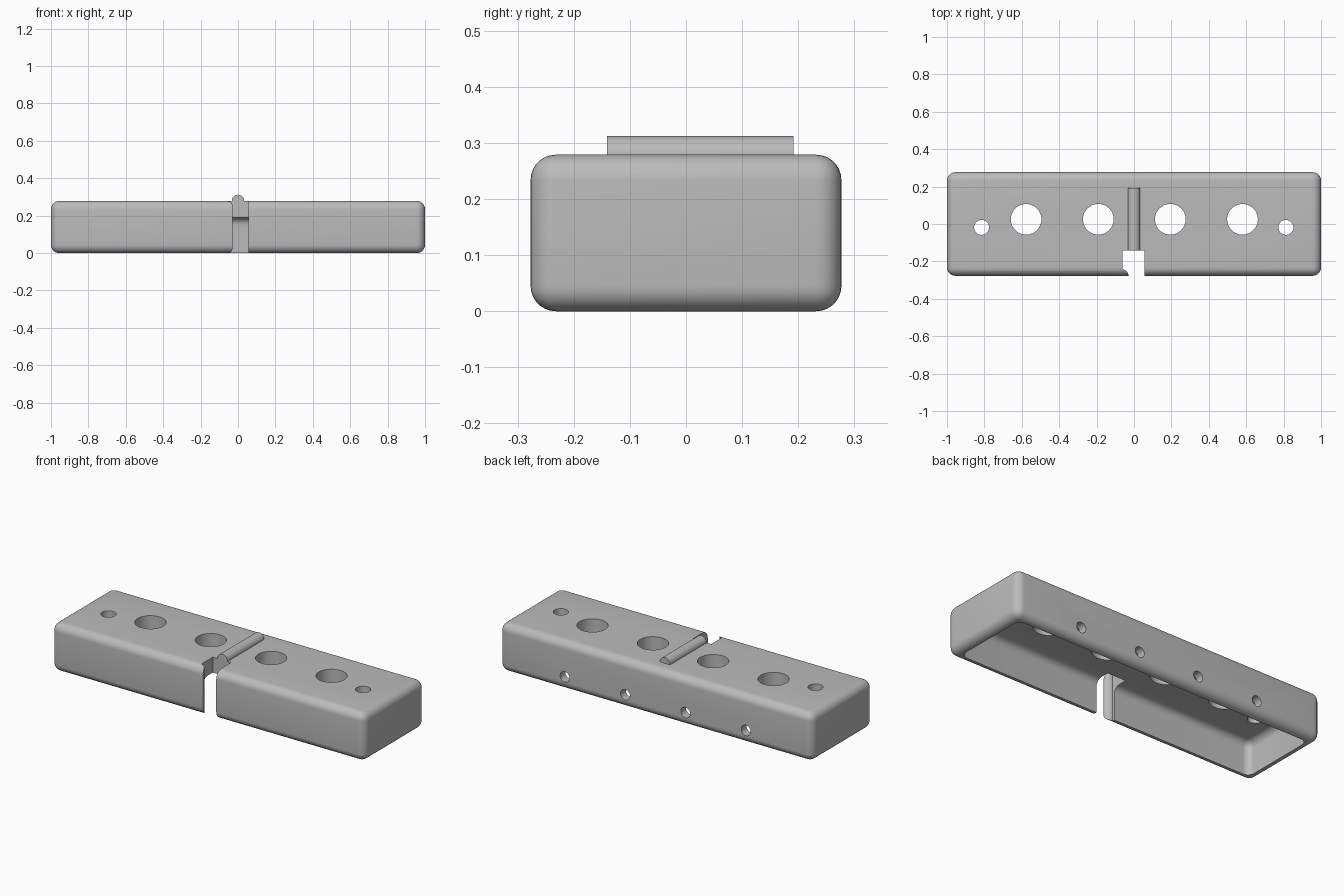
import bpy, bmesh, math
from mathutils import Matrix, Vector

if "Cube" in bpy.data.objects:
    bpy.data.objects.remove(bpy.data.objects["Cube"])

grey = bpy.data.materials.new("light_grey")
grey.diffuse_color = (0.5, 0.5, 0.5, 1)
grey.use_nodes = True
grey.node_tree.nodes["Principled BSDF"].inputs["Base Color"].default_value = grey.diffuse_color


def finish(name, bm):
    bmesh.ops.recalc_face_normals(bm, faces=bm.faces[:])
    me = bpy.data.meshes.new(name)
    bm.to_mesh(me)
    bm.free()
    ob = bpy.data.objects.new(name, me)
    bpy.context.collection.objects.link(ob)
    me.materials.append(grey)
    return ob


def rounded_box(name, lo, hi, radius):
    """Box between two corners with every edge rounded."""
    lo, hi = Vector(lo), Vector(hi)
    bm = bmesh.new()
    bmesh.ops.create_cube(bm, size=1)
    for v in bm.verts:
        v.co = (lo + hi) / 2 + v.co * (hi - lo)
    bmesh.ops.bevel(bm, geom=bm.edges[:], offset=radius, segments=7,
                    profile=0.5, affect='EDGES')
    return finish(name, bm)


def cylinder(name, centre, radius, depth, along_y=False, sides=48):
    rot = Matrix.Rotation(math.pi / 2, 4, 'X') if along_y else Matrix()
    bm = bmesh.new()
    bmesh.ops.create_cone(bm, cap_ends=True, segments=sides, radius1=radius,
                          radius2=radius, depth=depth,
                          matrix=Matrix.Translation(centre) @ rot)
    return finish(name, bm)


def prism(name, outline, z0, z1):
    bm = bmesh.new()
    face = bm.faces.new([bm.verts.new((x, y, z0)) for x, y in outline])
    new = bmesh.ops.extrude_face_region(bm, geom=[face])["geom"]
    bmesh.ops.translate(bm, vec=(0, 0, z1 - z0),
                        verts=[g for g in new if isinstance(g, bmesh.types.BMVert)])
    return finish(name, bm)


def combine(target, other, operation):
    bpy.context.view_layer.objects.active = target
    mod = target.modifiers.new("bool", 'BOOLEAN')
    mod.operation, mod.solver, mod.object = operation, 'EXACT', other
    bpy.ops.object.modifier_apply(modifier=mod.name)
    bpy.data.objects.remove(other)


# Outer body, hollowed from below
housing = rounded_box("housing", (-1, -0.277, 0), (1, 0.277, 0.279), 0.045)
combine(housing, rounded_box("cavity", (-0.95, -0.229, -0.2), (0.95, 0.229, 0.19), 0.04),
        'DIFFERENCE')

# Half-round ridge along the middle of the top
combine(housing, cylinder("ridge", (0, 0.025, 0.279), 0.033, 0.334, True), 'UNION')

# Notch through the front, with a rounded wall end on its left
arc = [(-0.062 + 0.032 * math.cos(a), -0.275 + 0.032 * math.sin(a))
       for a in (i * math.pi / 16 for i in range(9))]
outline = [(-0.03, -0.32), (0.055, -0.32), (0.055, -0.141), (-0.062, -0.141)] + arc[::-1]
combine(housing, prism("notch", outline, -0.1, 0.4), 'DIFFERENCE')

# Large top holes, each with a small hole in the back wall
for x in (-0.577, -0.191, 0.194, 0.58):
    combine(housing, cylinder("top_hole", (x, 0.025, 0.25), 0.082, 0.3), 'DIFFERENCE')
    combine(housing, cylinder("back_hole", (x, 0.26, 0.078), 0.03, 0.16, True, 32), 'DIFFERENCE')

# Small screw holes near the ends
for x in (-0.815, 0.812):
    combine(housing, cylinder("screw_hole", (x, -0.018, 0.25), 0.04, 0.3, sides=32), 'DIFFERENCE')

bpy.ops.object.select_all(action='DESELECT')
housing.select_set(True)
bpy.context.view_layer.objects.active = housing
bpy.ops.object.shade_smooth_by_angle(angle=math.radians(30))
